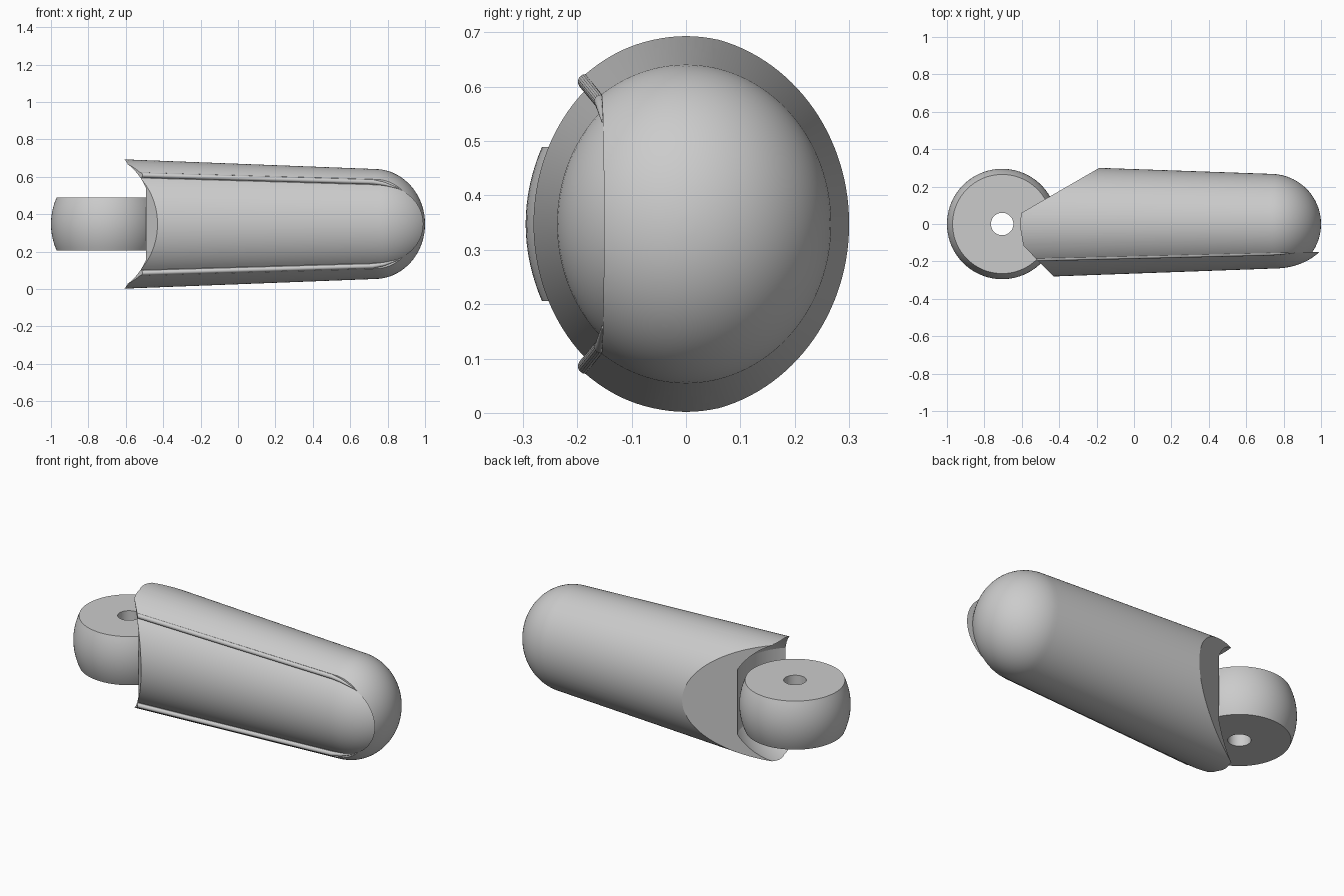
import bpy, bmesh, math
from mathutils import Vector

cube = bpy.data.objects.get("Cube")
if cube:
    bpy.data.objects.remove(cube)

MID = 0.3475                       # height of the long axis
PIVOT = Vector((-0.705, 0, MID))   # centre of the hinge

grey = bpy.data.materials.new("light grey")
grey.use_nodes = True
grey.diffuse_color = (0.6, 0.6, 0.6, 1)
grey.node_tree.nodes["Principled BSDF"].inputs["Base Color"].default_value = (0.6, 0.6, 0.6, 1)


def rings_mesh(rings, cap=True, closed=False):
    """Skin a list of rings of points."""
    bm = bmesh.new()
    rows = [[bm.verts.new(p) for p in ring] for ring in rings]
    n = len(rows[0])
    pairs = list(zip(rows, rows[1:])) + ([(rows[-1], rows[0])] if closed else [])
    for a, b in pairs:
        for i in range(n):
            j = (i + 1) % n
            bm.faces.new((a[i], a[j], b[j], b[i]))
    if cap and not closed:
        bm.faces.new(rows[0])
        bm.faces.new(rows[-1])
    return bm


def finish(bm, name):
    bmesh.ops.recalc_face_normals(bm, faces=bm.faces)
    mesh = bpy.data.meshes.new(name)
    bm.to_mesh(mesh)
    bm.free()
    mesh.materials.append(grey)
    obj = bpy.data.objects.new(name, mesh)
    bpy.context.collection.objects.link(obj)
    return obj


def circle(n):
    return [(math.cos(t), math.sin(t)) for t in (2 * math.pi * i / n for i in range(n))]


def capsule(start, end, first, last, nose):
    """Tapered oval rod along x with a rounded nose; first and last are (y, z) radii."""
    sections = [(start, *first)]
    for i in range(20):
        t = math.pi / 2 * i / 20
        sections.append((end + nose * math.sin(t), last[0] * math.cos(t), last[1] * math.cos(t)))
    sections.append((end + nose * 0.9995, last[0] * 0.03, last[1] * 0.03))
    return rings_mesh([[(x, ry * c, MID + rz * s) for c, s in circle(128)]
                       for x, ry, rz in sections])


def lathe(profile, closed=False):
    """Turn (height, radius) points about the hinge pin."""
    return rings_mesh([[PIVOT + Vector((r * c, r * s, h)) for c, s in circle(96)]
                       for h, r in profile], closed=closed)


def slice_off(bm, point, normal):
    """Remove the side the normal points to and close the cut."""
    cut = bmesh.ops.bisect_plane(bm, geom=bm.verts[:] + bm.edges[:] + bm.faces[:], dist=1e-6,
                                 plane_co=point, plane_no=normal, clear_outer=True)
    edges = [e for e in cut["geom_cut"] if isinstance(e, bmesh.types.BMEdge)]
    if edges:
        bmesh.ops.holes_fill(bm, edges=edges, sides=0)


def seam_y(x):
    return -0.15 - 0.0235 * (0.98 - x)


seam_point = Vector((0.98, seam_y(0.98), MID))
seam_normal = Vector((0.0235, -1, 0))     # points to the front


def cut_hinge_end(bm):
    slice_off(bm, PIVOT, Vector((-0.5, 0.866, 0)))
    slice_off(bm, PIVOT, Vector((-0.715, -0.70, 0)))


# Back shell and front pad, split along the seam
bm = capsule(-0.75, 0.73, (0.32, 0.351), (0.268, 0.294), 0.27)
slice_off(bm, seam_point, seam_normal)
cut_hinge_end(bm)
shell = finish(bm, "back_shell")

bm = capsule(-0.75, 0.75, (0.292, 0.334), (0.238, 0.276), 0.31)
slice_off(bm, seam_point, -seam_normal)
cut_hinge_end(bm)
pad = finish(bm, "front_pad")

# Rounded lips of the shell beside the pad
lips = []
for side, name in ((1, "upper_lip"), (-1, "lower_lip")):
    path = [(-0.7, 0.267, 0.014), (0.72, 0.225, 0.013), (0.78, 0.215, 0.01), (0.86, 0.19, 0.003)]
    bm = rings_mesh([[(x, seam_y(x) + r * c, MID + side * h + r * s) for c, s in circle(20)]
                     for x, h, r in path])
    cut_hinge_end(bm)
    lips.append(finish(bm, name))

# Socket hollow: a drum in the middle, domed above and below
dome = [(h, math.sqrt(0.36 ** 2 - h * h)) for h in (0.19 + 0.0168 * i for i in range(11))]
profile = [(-h, r) for h, r in reversed(dome)] + dome
socket = finish(lathe(profile), "socket_cutter")
socket.hide_render = True
for obj in [shell, pad] + lips:
    mod = obj.modifiers.new("socket", "BOOLEAN")
    mod.operation = "DIFFERENCE"
    mod.solver = "EXACT"
    mod.object = socket
    graph = bpy.context.evaluated_depsgraph_get()
    result = bpy.data.meshes.new_from_object(obj.evaluated_get(graph))
    obj.modifiers.clear()
    obj.data = result
bpy.data.objects.remove(socket)

# Barrel-shaped hinge knuckle with a pin hole
HALF = 0.142
barrel = [(h, 0.295 - 0.03 * (h / HALF) ** 2) for h in (HALF * i / 8 for i in range(-8, 9))]
knuckle = finish(lathe([(-HALF, 0.06)] + barrel + [(HALF, 0.06)], closed=True), "hinge_knuckle")

# Smooth shading with sharp rims
bpy.ops.object.select_all(action="DESELECT")
for obj in [shell, pad, knuckle] + lips:
    obj.select_set(True)
bpy.context.view_layer.objects.active = shell
bpy.ops.object.shade_smooth_by_angle(angle=math.radians(30))
